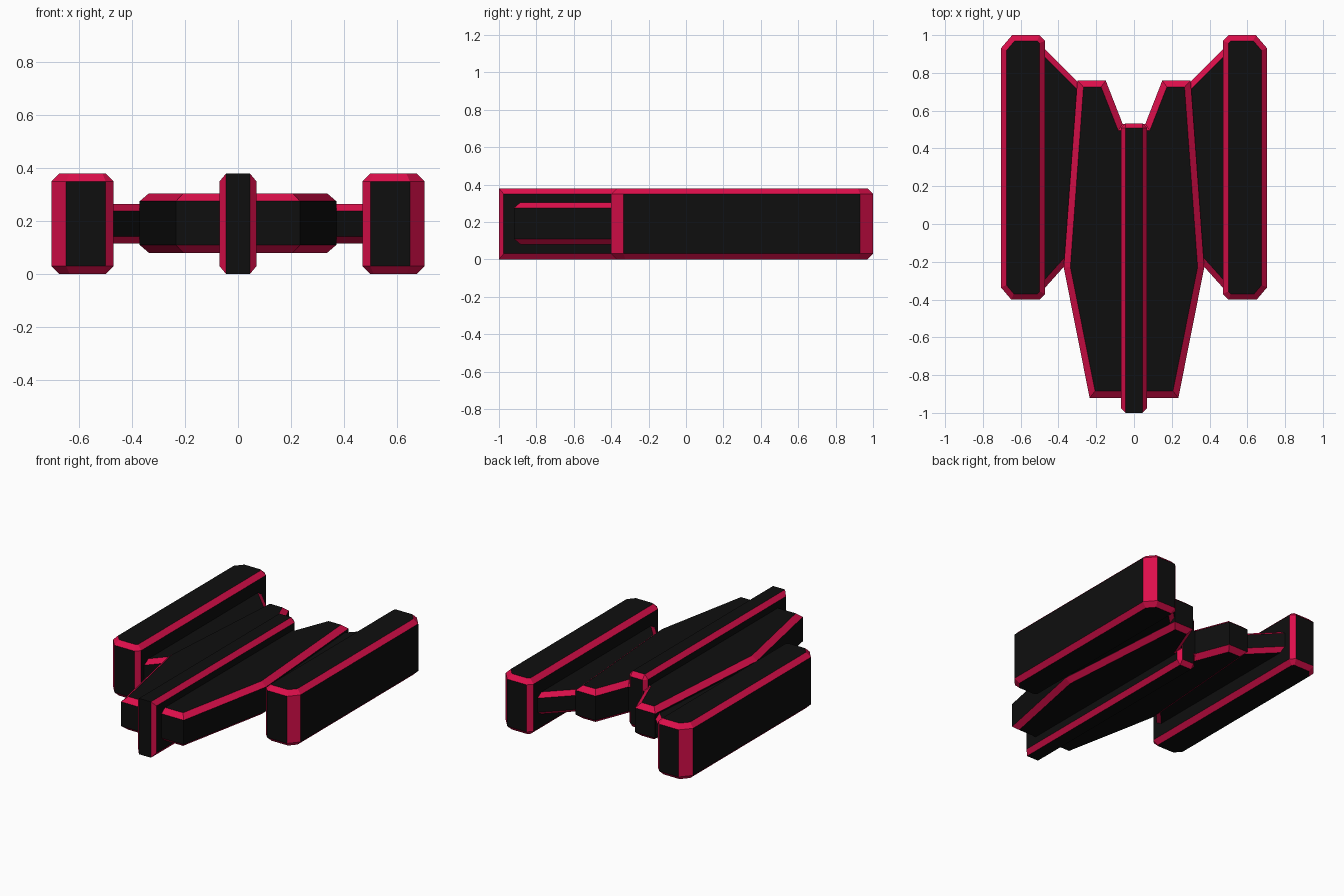
import bpy, bmesh
from mathutils import Vector
from mathutils.geometry import intersect_line_line_2d

if "Cube" in bpy.data.objects:
    bpy.data.objects.remove(bpy.data.objects["Cube"])


def material(name, rgb):
    m = bpy.data.materials.new(name)
    m.diffuse_color = (*rgb, 1)
    m.use_nodes = True
    m.node_tree.nodes["Principled BSDF"].inputs["Base Color"].default_value = m.diffuse_color
    return m


BLACK = material("hull black", (0.0045, 0.0045, 0.0045))
RED = material("trim crimson", (0.72, 0.0045, 0.07))


def inset(pts, dists):
    """Move each edge of a counter-clockwise outline inwards by its own distance."""
    n = len(pts)
    lines = []
    for i in range(n):
        a, b = Vector(pts[i]), Vector(pts[(i + 1) % n])
        d = (b - a).normalized()
        off = Vector((-d.y, d.x)) * dists[i]
        lines.append((a + off, d))
    out = []
    for i in range(n):
        p, d = lines[i - 1]
        q, e = lines[i]
        t = (q - p).cross(e) / d.cross(e) if hasattr(d, "cross") else 0
        out.append(p + d * t)
    return out


def slab(name, pts, dists, z0, z1, bevel=0.03, red_corners=False, mirror=False):
    """Upright slab with bevelled top and bottom rims; bevels are crimson."""
    small = inset(pts, dists)
    n = len(pts)
    bm = bmesh.new()
    rings = []
    for ring, z in ((small, z0), (pts, z0 + bevel), (pts, z1 - bevel), (small, z1)):
        rings.append([bm.verts.new((p[0], p[1], z)) for p in ring])
    bm.faces.new(rings[0][::-1])
    bm.faces.new(rings[3])
    for lo, hi in zip(rings, rings[1:]):
        for i in range(n):
            j = (i + 1) % n
            bm.faces.new((lo[i], lo[j], hi[j], hi[i]))
    bmesh.ops.remove_doubles(bm, verts=bm.verts, dist=0.0005)
    bmesh.ops.recalc_face_normals(bm, faces=bm.faces)
    for f in bm.faces:
        f.normal_update()
        nx, ny, nz = (abs(c) for c in f.normal)
        corner = red_corners and nx > 0.3 and ny > 0.3
        f.material_index = int(0.1 < nz < 0.95 or corner)
    me = bpy.data.meshes.new(name)
    bm.to_mesh(me)
    bm.free()
    me.materials.append(BLACK)
    me.materials.append(RED)
    ob = bpy.data.objects.new(name, me)
    bpy.context.collection.objects.link(ob)
    if mirror:
        ob.modifiers.new("mirror", 'MIRROR').use_mirror_merge = False
    return ob


# Side pods, with a wider corner cut on the outside
pod = [(0.47, -0.37), (0.50, -0.40), (0.65, -0.40), (0.705, -0.335),
       (0.705, 0.93), (0.645, 1.0), (0.50, 1.0), (0.47, 0.97)]
slab("side_pods", pod, [0.03] * 8, 0, 0.38, red_corners=True, mirror=True)

# Central hull with a notch at the back
half = [(0.235, -0.92), (0.372, -0.23), (0.30, 0.76), (0.15, 0.76), (0.06, 0.53)]
hull = half + [(-x, y) for x, y in reversed(half)]
slab("hull", hull, [0.035] * 10, 0.08, 0.305)

# Keel running through the hull; the nose has no rim bevel
keel = [(-0.045, -1.0), (0.045, -1.0), (0.07, -0.975), (0.07, 0.508),
        (0.045, 0.533), (-0.045, 0.533), (-0.07, 0.508), (-0.07, -0.975)]
c = 0.025 * 0.7071
slab("keel", keel, [0, 0, 0.025, c, 0.025, c, 0.025, 0], 0, 0.38, red_corners=True)

# Wings joining hull and pods; only front and back rims are bevelled
wing = [(0.33, -0.18), (0.50, -0.37), (0.50, 0.955), (0.26, 0.715)]
slab("wings", wing, [0.03, 0, 0.03, 0], 0.115, 0.265, bevel=0.027, mirror=True)
